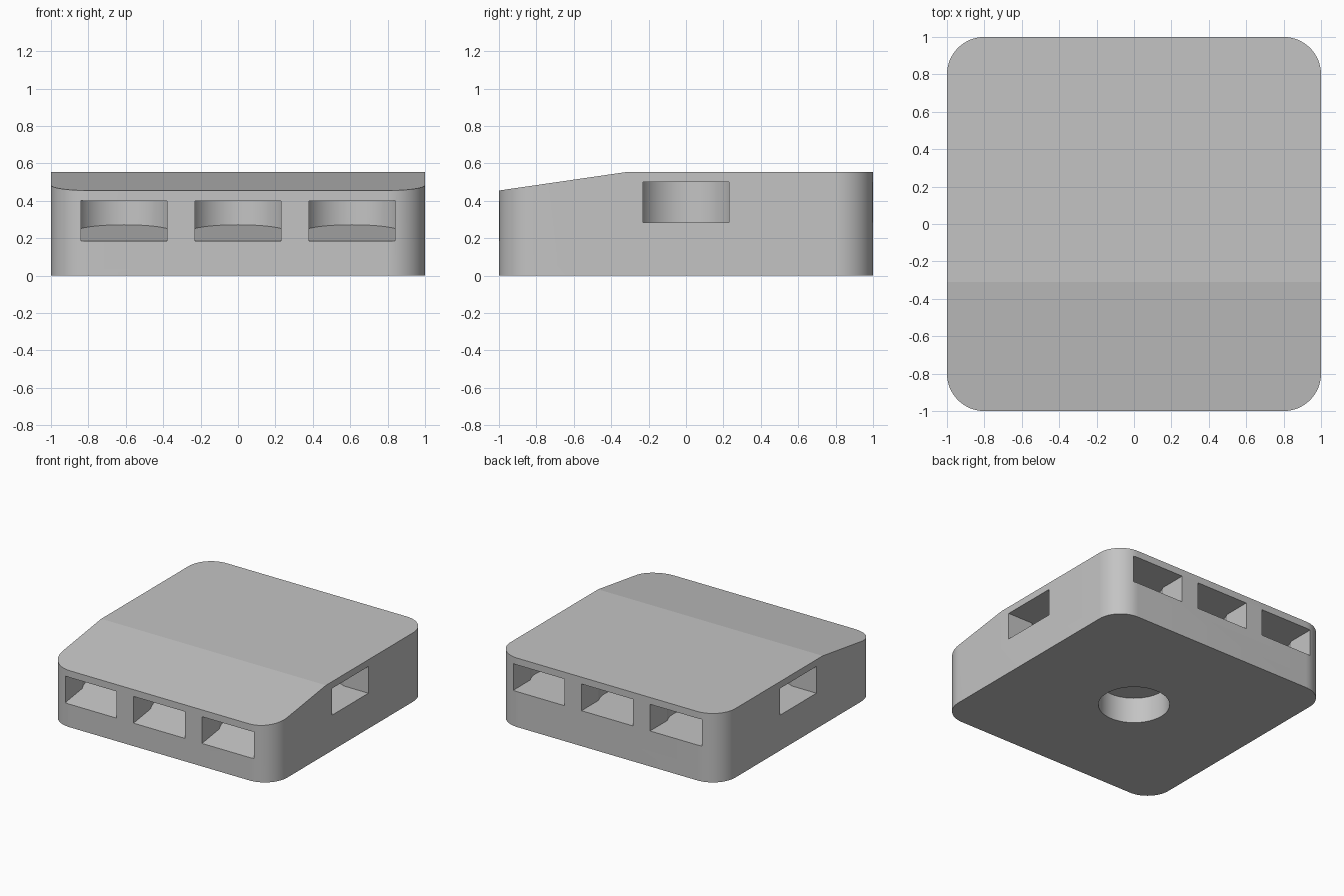
import bpy, bmesh, math
from mathutils import Matrix, Vector

if "Cube" in bpy.data.objects:
    bpy.data.objects.remove(bpy.data.objects["Cube"])

HEIGHT = 0.555
FRONT_HEIGHT = 0.455
SLOPE = 0.145
CORNER = 0.2
RADIUS = 0.26       # round recesses
SLOT = 0.23         # half width of the slots
DEPTH = 0.34        # from the wall to the recess centre
THICK = 0.215       # recess height


def arc(cx, cy, r, start, end, steps):
    angles = [start + (end - start) * i / steps for i in range(steps + 1)]
    return [(cx + r * math.cos(a), cy + r * math.sin(a)) for a in angles]


def prism(bm, outline, z0, z1, slope=0.0, turn=0.0):
    """Extrude an outline upward; slope raises it going back from the front wall."""
    rot = Matrix.Rotation(turn, 3, 'Z')
    rings = [[bm.verts.new(rot @ Vector((x, y, z + slope * (y + 1))))
              for x, y in outline] for z in (z0, z1)]
    faces = [bm.faces.new(ring) for ring in rings]
    n = len(outline)
    for i in range(n):
        j = (i + 1) % n
        faces.append(bm.faces.new((rings[0][i], rings[0][j], rings[1][j], rings[1][i])))
    bmesh.ops.recalc_face_normals(bm, faces=faces)


def make_object(name, bm):
    mesh = bpy.data.meshes.new(name)
    bm.to_mesh(mesh)
    bm.free()
    obj = bpy.data.objects.new(name, mesh)
    bpy.context.scene.collection.objects.link(obj)
    return obj


def keyhole(cx):
    """Slot entering from the front wall and ending in a wider round recess."""
    half = math.asin(SLOT / RADIUS)
    ring = arc(cx, DEPTH - 1, RADIUS, half - math.pi / 2, 1.5 * math.pi - half, 56)
    return [(cx - SLOT, -1.1), (cx + SLOT, -1.1)] + ring


# Body block with rounded upright corners
bm = bmesh.new()
outline = []
inner = 1 - CORNER
for k, (sx, sy) in enumerate([(1, 1), (-1, 1), (-1, -1), (1, -1)]):
    start = k * math.pi / 2
    outline += arc(sx * inner, sy * inner, CORNER, start, start + math.pi / 2, 16)
prism(bm, outline, 0, HEIGHT)
body = make_object("case_body", bm)

# Cutters: sloping front top, slots in all four walls, round hole underneath
bm = bmesh.new()
prism(bm, [(-1.2, -1.2), (1.2, -1.2), (1.2, 0), (-1.2, 0)],
      FRONT_HEIGHT, FRONT_HEIGHT + 0.5, SLOPE)
for cx in (-0.61, 0, 0.61):
    prism(bm, keyhole(cx), 0.185, 0.185 + THICK, SLOPE)
    prism(bm, keyhole(cx), 0.285, 0.285 + THICK, turn=math.pi)
for turn in (math.pi / 2, -math.pi / 2):
    prism(bm, keyhole(0), 0.285, 0.285 + THICK, turn=turn)
prism(bm, arc(0, 0, RADIUS, 0, 2 * math.pi * 63 / 64, 63), -0.1, 0.205)
cutter = make_object("pocket_cutter", bm)
cutter.hide_render = True

# Cut the body and discard the cutter
cut = body.modifiers.new("pockets", 'BOOLEAN')
cut.operation = 'DIFFERENCE'
cut.solver = 'EXACT'
cut.object = cutter
bpy.ops.object.select_all(action='DESELECT')
body.select_set(True)
bpy.context.view_layer.objects.active = body
bpy.ops.object.modifier_apply(modifier=cut.name)
bpy.data.objects.remove(cutter)

# Plain grey finish
grey = bpy.data.materials.new("plain_grey")
grey.use_nodes = True
colour = (0.55, 0.55, 0.55, 1)
grey.diffuse_color = colour
grey.node_tree.nodes["Principled BSDF"].inputs["Base Color"].default_value = colour
body.data.materials.clear()
body.data.materials.append(grey)
bpy.ops.object.shade_smooth_by_angle(angle=math.radians(25))
# The shallow roof crease stays crisp
roof = [p for p in body.data.polygons if p.normal.z > 0.9 and p.center.z > 0.4]
for p in roof:
    p.use_smooth = False
